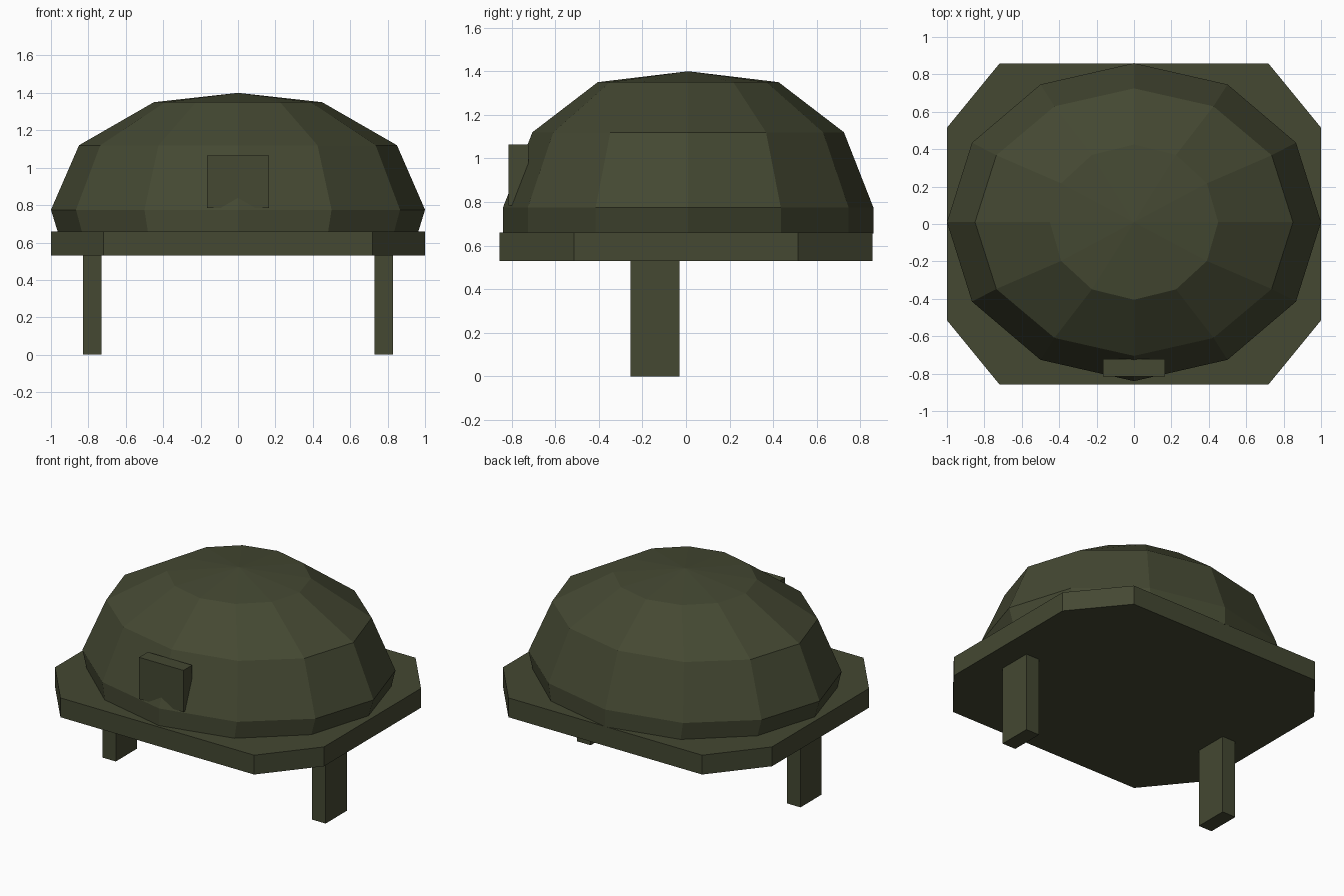
import bpy, bmesh, math

if "Cube" in bpy.data.objects:
    bpy.data.objects.remove(bpy.data.objects["Cube"])

olive = bpy.data.materials.new("dark olive")
olive.diffuse_color = (0.058, 0.065, 0.032, 1)
olive.use_nodes = True
olive.node_tree.nodes["Principled BSDF"].inputs["Base Color"].default_value = olive.diffuse_color


def make_object(name, bm):
    bmesh.ops.recalc_face_normals(bm, faces=bm.faces)
    mesh = bpy.data.meshes.new(name)
    bm.to_mesh(mesh)
    bm.free()
    mesh.materials.append(olive)
    obj = bpy.data.objects.new(name, mesh)
    bpy.context.collection.objects.link(obj)
    return obj


def box(name, lo, hi):
    bm = bmesh.new()
    bmesh.ops.create_cube(bm, size=1)
    for v in bm.verts:
        v.co = [(a + b) / 2 + c * (b - a) for a, b, c in zip(lo, hi, v.co)]
    return make_object(name, bm)


# Base plate: rectangle with chamfered corners, extruded upward
bm = bmesh.new()
outline = [(0.72, -0.857), (1, -0.515), (1, 0.515), (0.72, 0.857),
           (-0.72, 0.857), (-1, 0.515), (-1, -0.515), (-0.72, -0.857)]
face = bm.faces.new([bm.verts.new((x, y, 0.53)) for x, y in outline])
top = bmesh.ops.extrude_face_region(bm, geom=[face], use_keep_orig=True)["geom"]
bmesh.ops.translate(bm, vec=(0, 0, 0.13),
                    verts=[v for v in top if isinstance(v, bmesh.types.BMVert)])
make_object("base_plate", bm)

# Dome: twelve-sided elliptical rings (z, x radius, y radius) and a peak
SIDES = 12
CENTRE_Y = 0.01
profile = [(0.655, 0.963, 0.85), (0.775, 1.0, 0.85), (1.12, 0.85, 0.715), (1.35, 0.45, 0.415)]
bm = bmesh.new()
rings = []
for z, rx, ry in profile:
    angles = [math.tau * i / SIDES for i in range(SIDES)]
    rings.append([bm.verts.new((rx * math.cos(a), CENTRE_Y + ry * math.sin(a), z))
                  for a in angles])
peak = bm.verts.new((0, CENTRE_Y, 1.40))
for i in range(SIDES):
    j = (i + 1) % SIDES
    for low, high in zip(rings, rings[1:]):
        bm.faces.new((low[i], low[j], high[j], high[i]))
    bm.faces.new((rings[-1][i], rings[-1][j], peak))
bm.faces.new(rings[0][::-1])
make_object("dome", bm)

# Small block on the front of the dome
box("front_block", (-0.165, -0.815, 0.785), (0.165, -0.722, 1.065))

# Two legs under the plate
for side, name in ((-1, "left_leg"), (1, "right_leg")):
    x = 0.78 * side
    box(name, (x - 0.05, -0.255, 0), (x + 0.05, -0.03, 0.53))
